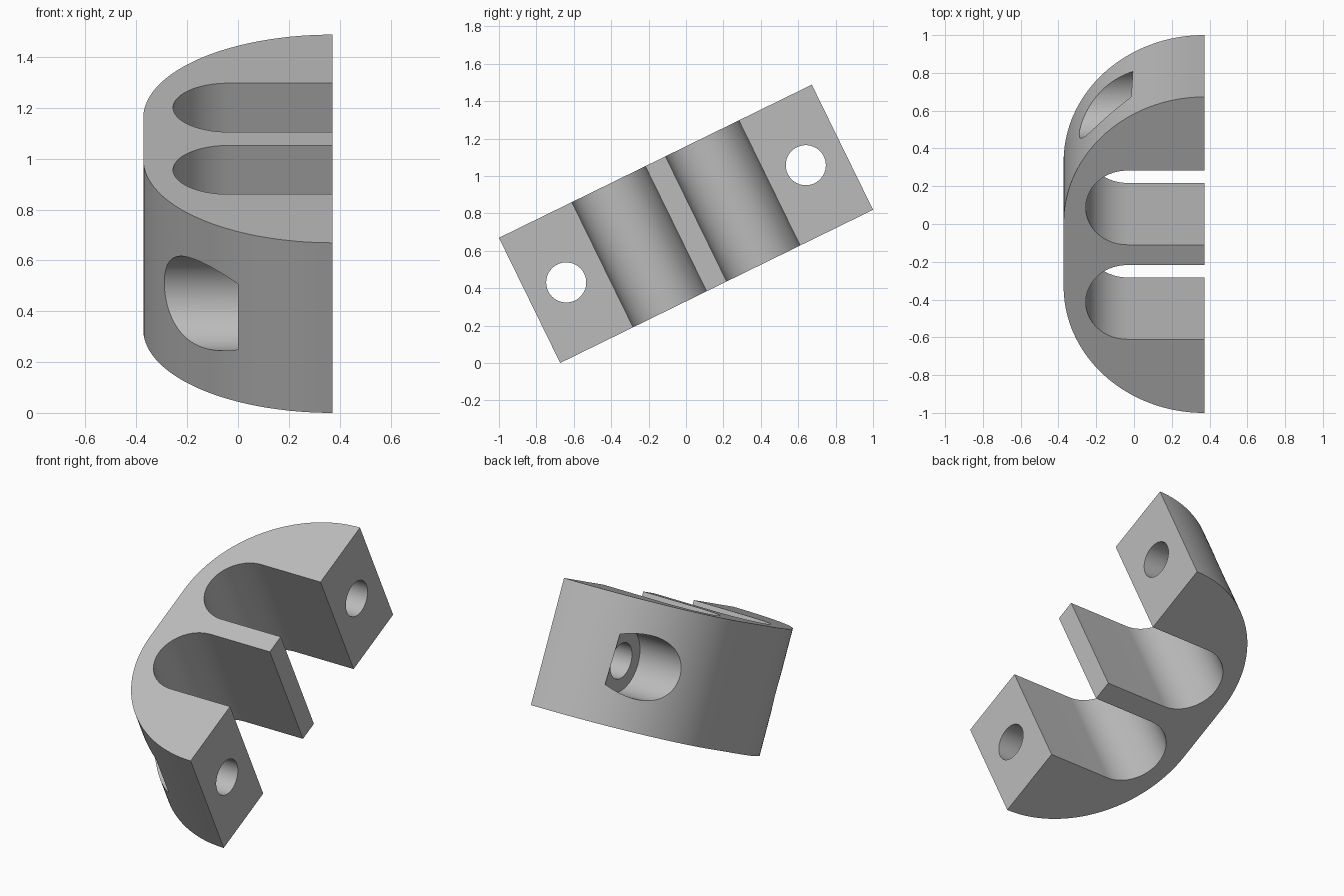
import bpy, bmesh, math
from mathutils import Matrix

if "Cube" in bpy.data.objects:
    bpy.data.objects.remove(bpy.data.objects["Cube"])

H = 0.3725            # half depth and half thickness
L = 2.5 * H           # half length
TILT = math.radians(26.08)
SLOT_R, SLOT_Y, SLOT_X = 0.2185, 0.2785, -0.037
HOLE_Y = 0.713

grey = bpy.data.materials.new("plain grey")
grey.diffuse_color = (0.5, 0.5, 0.5, 1)
grey.use_nodes = True
grey.node_tree.nodes["Principled BSDF"].inputs["Base Color"].default_value = grey.diffuse_color


def arc(cx, cy, r, a0, a1, n):
    """Points on an arc, angles in degrees."""
    return [(cx + r * math.cos(math.radians(a0 + (a1 - a0) * i / n)),
             cy + r * math.sin(math.radians(a0 + (a1 - a0) * i / n)))
            for i in range(n + 1)]


def finish(name, bm):
    bmesh.ops.recalc_face_normals(bm, faces=bm.faces)
    mesh = bpy.data.meshes.new(name)
    bm.to_mesh(mesh)
    bm.free()
    mesh.materials.append(grey)
    obj = bpy.data.objects.new(name, mesh)
    bpy.context.collection.objects.link(obj)
    return obj


def bore(name, y, r, x0, x1):
    """Cylinder cutter along x."""
    bm = bmesh.new()
    bmesh.ops.create_cone(bm, cap_ends=True, segments=96, radius1=r, radius2=r, depth=x1 - x0,
                          matrix=Matrix.Translation(((x0 + x1) / 2, y, 0)) @ Matrix.Rotation(math.pi / 2, 4, 'Y'))
    return finish(name, bm)


# Rounded bracket outline with two open slots, extruded through its thickness
outline = arc(H, L - 2 * H, 2 * H, 90, 180, 48) + arc(H, 2 * H - L, 2 * H, 180, 270, 48)
for y in (-SLOT_Y, SLOT_Y):
    outline.append((H, y - SLOT_R))
    outline += arc(SLOT_X, y, SLOT_R, 270, 90, 48)
    outline.append((H, y + SLOT_R))
bm = bmesh.new()
base = bm.faces.new([bm.verts.new((x, y, -H)) for x, y in outline])
top = bmesh.ops.extrude_face_region(bm, geom=[base], use_keep_orig=True)
bmesh.ops.translate(bm, vec=(0, 0, 2 * H), verts=[v for v in top["geom"] if isinstance(v, bmesh.types.BMVert)])
bracket = finish("bracket", bm)

# Bolt holes and wide counterbores from the curved side
bpy.context.view_layer.objects.active = bracket
bracket.select_set(True)
for s in (-1, 1):
    for name, r, x0, x1 in (("bolt_hole", 0.107, -1, 1), ("counterbore", 0.186, -1, 0)):
        cutter = bore(name, s * HOLE_Y, r, x0, x1)
        cutter.hide_render = True
        mod = bracket.modifiers.new(name, 'BOOLEAN')
        mod.operation = 'DIFFERENCE'
        mod.solver = 'EXACT'
        mod.object = cutter
        bpy.ops.object.modifier_apply(modifier=mod.name)
        bpy.data.objects.remove(cutter)

# Tilt the bracket and stand it on the ground
height = L * math.sin(TILT) + H * math.cos(TILT)
bracket.data.transform(Matrix.Translation((0, 0, height)) @ Matrix.Rotation(TILT, 4, 'X'))
bpy.ops.object.shade_smooth_by_angle(angle=math.radians(25))
